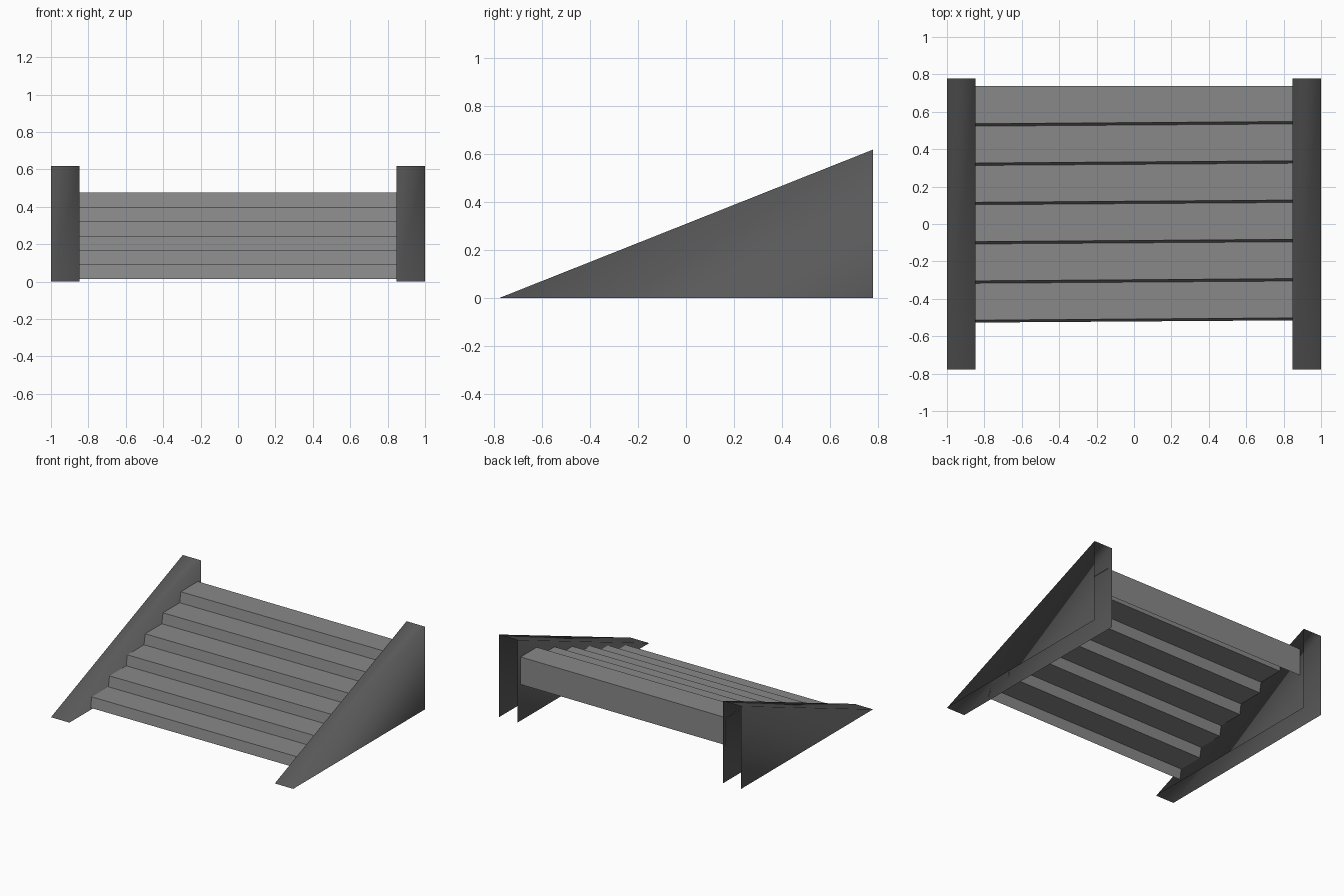
import bpy

cube = bpy.data.objects.get("Cube")
if cube:
    bpy.data.objects.remove(cube)


def material(name, value):
    mat = bpy.data.materials.new(name)
    mat.use_nodes = True
    colour = (value, value, value, 1)
    mat.diffuse_color = colour
    mat.node_tree.nodes["Principled BSDF"].inputs["Base Color"].default_value = colour
    return mat


def add_mesh(name, verts, faces, mat, smooth=False):
    mesh = bpy.data.meshes.new(name)
    mesh.from_pydata(verts, [], faces)
    mesh.materials.append(mat)
    mesh.polygons.foreach_set("use_smooth", [smooth] * len(mesh.polygons))
    mesh.update()
    obj = bpy.data.objects.new(name, mesh)
    bpy.context.collection.objects.link(obj)
    return obj


dark = material("dark grey", 0.1)
mid = material("mid grey", 0.25)

# Side walls: hollow wedges, open underneath and at the back
WEDGE = [(-0.777, 0), (0.777, 0), (0.777, 0.617)]
for name, x0, x1 in (("right_wall", -1, -0.848), ("left_wall", 0.848, 1)):
    verts = [(x, y, z) for x in (x0, x1) for y, z in WEDGE]
    add_mesh(name, verts, [(0, 2, 1), (3, 4, 5), (0, 3, 5, 2)], dark, smooth=True)

# Stairs: one folded sheet with leaning risers, set slightly askew
STEPS, RUN, RISE = 6, 0.21, 0.0767
FRONT, BASE, LEAN, SKEW = -0.521, 0.015, 0.013, 0.006
profile = []
for i in range(STEPS):
    y, z = FRONT + i * RUN, BASE + i * RISE
    profile += [(y, z, SKEW), (y + LEAN, z + RISE, SKEW)]
# Back panel hangs down from the top tread
top = BASE + STEPS * RISE
profile += [(0.738, top, 0), (0.738, 0.27, 0)]

half = 0.851
verts = [(side * half, y + side * skew, z)
         for y, z, skew in profile for side in (-1, 1)]
faces = [(2 * i, 2 * i + 1, 2 * i + 3, 2 * i + 2) for i in range(len(profile) - 1)]
add_mesh("stairs", verts, faces, mid)
